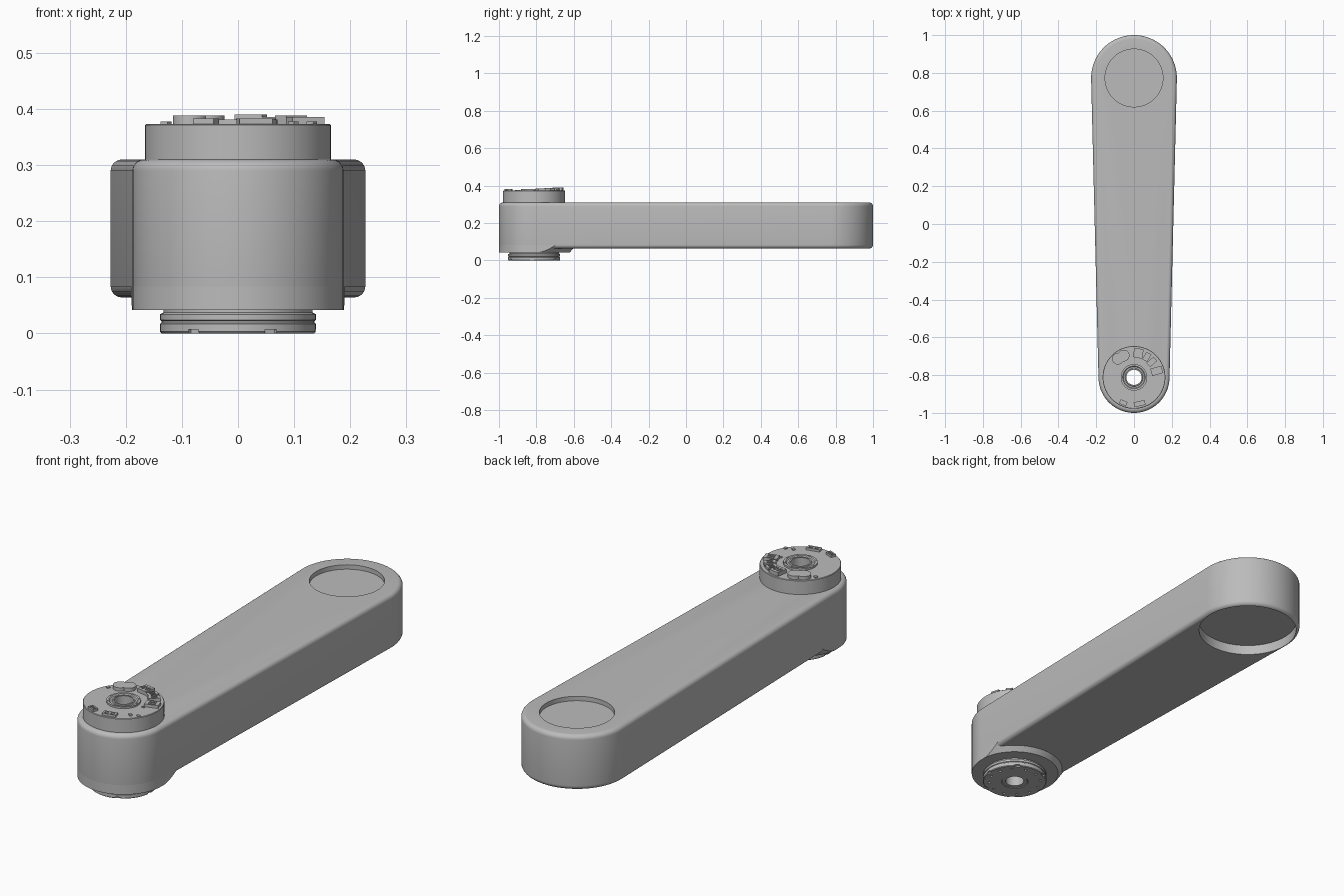
import bpy, bmesh, math
from math import sin, cos, pi, radians

if "Cube" in bpy.data.objects:
    bpy.data.objects.remove(bpy.data.objects["Cube"])

grey = bpy.data.materials.new("light_grey")
grey.use_nodes = True
GREY = (0.5, 0.5, 0.5, 1)
grey.diffuse_color = GREY
grey.node_tree.nodes["Principled BSDF"].inputs["Base Color"].default_value = GREY

BIG_Y, BIG_R = 0.773, 0.227
HUB_Y, HUB_R = -0.812, 0.188
BORE = 0.04


def make(name, bm, helper=False):
    bmesh.ops.recalc_face_normals(bm, faces=bm.faces)
    mesh = bpy.data.meshes.new(name)
    bm.to_mesh(mesh)
    bm.free()
    ob = bpy.data.objects.new(name, mesh)
    bpy.context.collection.objects.link(ob)
    mesh.materials.append(grey)
    ob.hide_render = helper
    return ob


def loft(name, rings, helper=False):
    """Skin a stack of equal-length rings and cap both ends."""
    bm = bmesh.new()
    loops = [[bm.verts.new(p) for p in ring] for ring in rings]
    n = len(loops[0])
    for a, b in zip(loops, loops[1:]):
        for i in range(n):
            j = (i + 1) % n
            bm.faces.new((a[i], a[j], b[j], b[i]))
    bm.faces.new(loops[0])
    bm.faces.new(loops[-1])
    return make(name, bm, helper)


def circle(x, y, r, z, n=64):
    return [(x + r * cos(2 * pi * i / n), y + r * sin(2 * pi * i / n), z) for i in range(n)]


def disc(name, x, y, r0, z0, r1, z1, helper=False, n=64):
    return loft(name, [circle(x, y, r0, z0, n), circle(x, y, r1, z1, n)], helper)


def outline(inset, z, n=40):
    """Tapered plan with two round ends."""
    tilt = math.asin((BIG_R - HUB_R) / (BIG_Y - HUB_Y))
    pts = []
    for y, r, start, sweep in ((BIG_Y, BIG_R, -tilt, pi + 2 * tilt),
                               (HUB_Y, HUB_R, pi + tilt, pi - 2 * tilt)):
        for i in range(n + 1):
            a = start + sweep * i / n
            pts.append(((r - inset) * cos(a), y + (r - inset) * sin(a), z))
    return pts


def lathe(name, profile, n=96):
    """Revolve a closed (radius, height) profile round the hub axis."""
    bm = bmesh.new()
    loops = [[bm.verts.new(p) for p in circle(0, HUB_Y, r, z, n)] for r, z in profile]
    for a, b in zip(loops, loops[1:] + loops[:1]):
        for i in range(n):
            j = (i + 1) % n
            bm.faces.new((a[i], a[j], b[j], b[i]))
    return make(name, bm)


def boolean(ob, cutter, operation="DIFFERENCE"):
    mod = ob.modifiers.new("cut", "BOOLEAN")
    mod.operation, mod.solver, mod.object = operation, "EXACT", cutter
    bpy.context.view_layer.objects.active = ob
    bpy.ops.object.modifier_apply(modifier=mod.name)
    bpy.data.objects.remove(cutter)


def box(name, x, y, z0, z1, w, d, turn=0, helper=False):
    a = radians(turn)
    corners = [(-w / 2, -d / 2), (w / 2, -d / 2), (w / 2, d / 2), (-w / 2, d / 2)]
    ring = [(x + u * cos(a) - v * sin(a), y + u * sin(a) + v * cos(a)) for u, v in corners]
    return loft(name, [[(*p, z) for p in ring] for z in (z0, z1)], helper)


def polar(r, deg):
    return r * cos(radians(deg)), HUB_Y + r * sin(radians(deg))


# Arm body with rounded rims
Z0, Z1, FILLET = 0.064, 0.31, 0.02
steps = [radians(15 * i) for i in range(7)]
layers = [(FILLET * (1 - sin(a)), Z0 + FILLET * (1 - cos(a))) for a in steps]
layers += [(FILLET * (1 - cos(a)), Z1 - FILLET * (1 - sin(a))) for a in steps]
arm = loft("arm", [outline(i, z) for i, z in layers])
boolean(arm, disc("top_recess_cutter", 0, BIG_Y, 0.153, Z1 - 0.02, 0.153, 0.4, True, 96))
boolean(arm, disc("bottom_recess_cutter", 0, BIG_Y, 0.212, 0, 0.212, Z0 + 0.045, True, 96))
boolean(arm, disc("arm_bore_cutter", 0, HUB_Y, BORE, 0, BORE, 0.5, True))

# Flared boss under the narrow end, trimmed to the arm plan
boss = disc("lower_boss", 0, HUB_Y, 0.19, 0.042, 0.225, 0.085, n=96)
boolean(boss, loft("plan_trimmer", [outline(0, 0.03), outline(0, 0.1)], True), "INTERSECT")
boolean(boss, disc("boss_bore_cutter", 0, HUB_Y, BORE, 0, BORE, 0.5, True))

# Output flange with groove, edge slots and bolt holes
flange = lathe("output_flange", [
    (BORE, 0.003), (0.055, 0.003), (0.058, 0), (0.136, 0), (0.139, 0.003), (0.139, 0.017),
    (0.136, 0.019), (0.136, 0.022), (0.139, 0.024), (0.139, 0.034), (0.133, 0.037),
    (0.133, 0.06), (BORE, 0.06)])
for k in range(6):
    x, y = polar(0.137, 60 * k + 55)
    boolean(flange, box("slot_cutter", x, y, -0.01, 0.007, 0.012, 0.022, 60 * k + 55, True))
for k in range(12):
    x, y = polar(0.112, 30 * k + 15)
    boolean(flange, disc("bolt_cutter", x, y, 0.006, -0.01, 0.006, 0.008, True, 12))

# Drive cap and its raised bearing ring
CAP = 0.373
lathe("drive_cap", [(BORE, 0.29), (0.166, 0.29), (0.166, 0.371), (0.164, CAP), (BORE, CAP)])
lathe("bearing_ring", [(BORE, 0.36), (0.07, 0.36), (0.07, 0.381), (0.06, 0.381),
                       (0.056, 0.377), (0.048, 0.377), (0.046, 0.38), (BORE, 0.38)])
for k in range(8):
    x, y = polar(0.064, 45 * k)
    disc("ring_screw", x, y, 0.004, 0.38, 0.004, 0.383, n=10)

# Twin round terminals
for x, y in ((-0.085, -0.713), (-0.055, -0.697)):
    disc("terminal", x, y, 0.031, 0.365, 0.031, 0.388, n=32)

# Connectors and chips on the cap: radius, angle, width, depth, top
parts = [("socket", 0.13, 80, 0.05, 0.05, 0.39), ("socket", 0.128, 58, 0.03, 0.045, 0.386),
         ("socket", 0.125, 41, 0.03, 0.05, 0.388), ("socket", 0.125, 16, 0.04, 0.06, 0.386),
         ("lower_plug", 0.142, 282, 0.06, 0.026, 0.383),
         ("lower_plug", 0.146, 247, 0.04, 0.024, 0.383),
         ("chip", 0.135, 317, 0.012, 0.014, 0.378), ("chip", 0.155, 328, 0.012, 0.014, 0.378),
         ("chip", 0.098, 0, 0.008, 0.012, 0.377), ("chip", 0.148, 150, 0.014, 0.014, 0.378)]
for name, r, deg, w, d, top in parts:
    x, y = polar(r, deg)
    part = box(name, x, y, 0.365, top, w, d, deg - 90)
    if name != "chip":
        for side in (-1, 1):
            a = radians(deg - 90)
            cx, cy = x + side * w * 0.22 * cos(a), y + side * w * 0.22 * sin(a)
            boolean(part, box("pocket", cx, cy, top - 0.006, top + 0.01,
                              w * 0.28, d * 0.5, deg - 90, True))

# Smooth the curved walls, keep hard edges
bpy.ops.object.select_all(action="DESELECT")
for ob in bpy.context.scene.objects:
    if ob.type == "MESH":
        ob.select_set(True)
        bpy.context.view_layer.objects.active = ob
bpy.ops.object.shade_smooth_by_angle(angle=radians(30))
